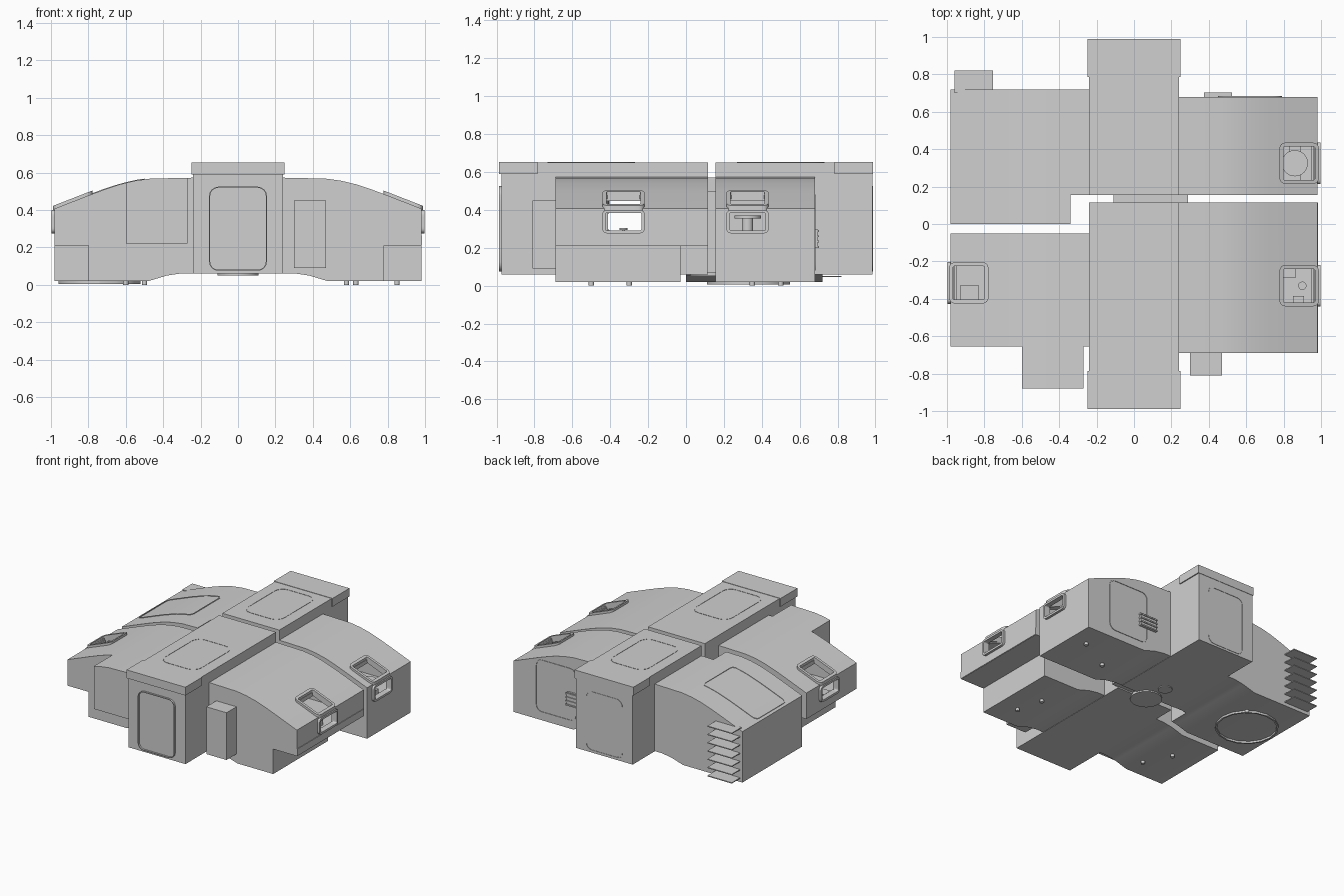
import bpy, bmesh, math
from mathutils import Vector

if "Cube" in bpy.data.objects:
    bpy.data.objects.remove(bpy.data.objects["Cube"])

grey = bpy.data.materials.new("hull_grey")
grey.diffuse_color = (0.63, 0.63, 0.63, 1)
grey.use_nodes = True
grey.node_tree.nodes["Principled BSDF"].inputs["Base Color"].default_value = grey.diffuse_color

ROOF = [(0, .573), (.24, .573), (.47, .568), (.55, .557), (.63, .538), (.72, .508), (.80, .478), (.98, .408)]
KEEL = [(0, .062), (.30, .062), (.38, .05), (.48, .02), (1, .02)]


def lerp(table, x):
    x = abs(x)
    for (a, p), (b, q) in zip(table, table[1:]):
        if x <= b:
            return p + (q - p) * (x - a) / (b - a)
    p, q = table[-2], table[-1]
    return q[1] + (x - q[0]) * (q[1] - p[1]) / (q[0] - p[0])


def make(name, verts, faces):
    bm = bmesh.new()
    vs = [bm.verts.new(v) for v in verts]
    for f in faces:
        bm.faces.new([vs[i] for i in f])
    bmesh.ops.recalc_face_normals(bm, faces=bm.faces)
    me = bpy.data.meshes.new(name)
    bm.to_mesh(me)
    bm.free()
    me.materials.append(grey)
    ob = bpy.data.objects.new(name, me)
    bpy.context.collection.objects.link(ob)
    return ob


def prism(name, pts, y0, y1):
    """Extrude an x-z outline along y."""
    n = len(pts)
    verts = [(x, y, z) for y in (y0, y1) for x, z in pts]
    faces = [tuple(range(n)), tuple(range(2 * n - 1, n - 1, -1))]
    faces += [(i, (i + 1) % n, n + (i + 1) % n, n + i) for i in range(n)]
    return make(name, verts, faces)


def box(name, x0, x1, y0, y1, z0, z1):
    return prism(name, [(x0, z0), (x1, z0), (x1, z1), (x0, z1)], y0, y1)


def outline(s, x0, x1, floor=None, drop=0.0, top=None):
    """Module cross-section between x0 and x1 on side s, under the curved roof."""
    def knots(tab):
        return [x0] + [k for k, _ in tab if x0 + 1e-4 < k < x1 - 1e-4] + [x1]
    low = [(s * x, lerp(KEEL, x)) for x in knots(KEEL)] if floor is None else [(s * x0, floor), (s * x1, floor)]
    if top is None:
        high = [(s * x, lerp(ROOF, x) - drop) for x in reversed(knots(ROOF))]
    else:
        high = [(s * x1, top), (s * x0, top)]
    return low + high


def cut(ob, cutters):
    for c in cutters:
        m = ob.modifiers.new("cut", 'BOOLEAN')
        m.operation, m.solver, m.object = 'DIFFERENCE', 'EXACT', c
    bpy.context.view_layer.update()
    dg = bpy.context.evaluated_depsgraph_get()
    me = bpy.data.meshes.new_from_object(ob.evaluated_get(dg))
    ob.modifiers.clear()
    ob.data = me
    for c in cutters:
        bpy.data.objects.remove(c)


def rounded(a, b, r, k=6):
    corners = []
    for i, (sx, sy) in enumerate([(1, 1), (-1, 1), (-1, -1), (1, -1)]):
        corners.append([((a - r) * sx + r * math.cos(math.pi / 2 * (i + j / 4)),
                         (b - r) * sy + r * math.sin(math.pi / 2 * (i + j / 4))) for j in range(5)])
    pts = []
    for c, d in zip(corners, corners[1:] + corners[:1]):
        pts += c
        p, q = c[-1], d[0]
        pts += [(p[0] + (q[0] - p[0]) * t / k, p[1] + (q[1] - p[1]) * t / k) for t in range(1, k)]
    return pts


def frame(name, f, a, b, r, w, h0, h1):
    """Rounded rectangular ring laid on a surface by f(u, v, height)."""
    out, inn = rounded(a, b, r), rounded(a - w, b - w, max(r - w, .004))
    n = len(out)
    verts = [f(u, v, h) for loop, h in ((out, h0), (out, h1), (inn, h1), (inn, h0)) for u, v in loop]
    faces = [(k * n + i, k * n + (i + 1) % n, (k + 1) % 4 * n + (i + 1) % n, (k + 1) % 4 * n + i)
             for k in range(4) for i in range(n)]
    return make(name, verts, faces)


def window(s, cy, tag):
    """Wrap-over window frames; returns the cutters for their openings."""
    frame(tag + "_roof_window_frame", lambda u, v, h: Vector((s * (.883 + u), cy + v, lerp(ROOF, .883 + u) + h)),
          .105, .11, .03, .02, -.02, .018)
    frame(tag + "_side_window_frame", lambda u, v, h: Vector((s * (.98 + h), cy + v, .338 + u)),
          .062, .112, .025, .016, -.02, .018)
    return [box("roof_opening", *sorted((s * .80, s * .965)), cy - .092, cy + .092, .34, .7),
            box("side_opening", *sorted((s * .9, s * 1.05)), cy - .098, cy + .098, .29, .386)]


# front modules: cantilevered cabin above a narrower base
for s, tag, y0, y1, yb, xb, wy in ((1, "right_front", -.69, .115, -.03, .78, -.33),
                                   (-1, "left_front", -.655, -.05, -.05, .80, -.315)):
    cabin = prism(tag + "_cabin", outline(s, .24, .98, floor=.21), y0, y1)
    room = prism("room", outline(s, .2, .95, floor=.235, drop=.03), y0 + .03, y1 - .03)
    cut(cabin, [room] + window(s, wy, tag))
    prism(tag + "_base", outline(s, .24, xb, top=.212), y0, yb)

# right rear module with window
cabin = prism("right_rear_cabin", outline(1, .24, .98), .155, .68)
room = prism("room", outline(1, .28, .95, floor=.235, drop=.03), .185, .65)
cut(cabin, [room] + window(1, .325, "right_rear"))

# left rear module, notched beside the spine
prism("left_rear_cabin", outline(-1, .24, .98), .155, .72)
prism("left_rear_extension", outline(-1, .34, .98), 0, .155)

# central spine in two halves with end caps
spine = box("front_spine", -.24, .24, -.975, .115, .06, .65)
cut(spine, [box("passage", -.3, .3, -.6, -.09, .24, .54)])
box("rear_spine", -.24, .24, .155, .985, .06, .65)
box("spine_joint", -.11, .29, .11, .16, .07, .5)
for s, tag in ((-1, "front"), (1, "rear")):
    box(tag + "_spine_cap", -.248, .248, *sorted((s * .785, s * .988)), .59, .653)
    frame(tag + "_door_outline", lambda u, v, h: Vector((u, s * (.98 + h), .3 + v)), .155, .225, .05, .006, -.01, .008)
    frame(tag + "_spine_hatch", lambda u, v, h: Vector((u, s * .5 + v, .65 + h)), .155, .23, .07, .004, -.004, .002)

# roof hatch on the left rear module
frame("left_rear_hatch", lambda u, v, h: Vector((-.73 + u, .34 + v, lerp(ROOF, -.73 + u) + h)),
      .23, .185, .035, .008, -.006, .004)

# front porch block, utility box, rear panel and side strip
prism("front_porch", outline(-1, .27, .60, floor=.22), -.88, -.65)
box("utility_box", .30, .47, -.81, -.68, .09, .45)
box("rear_vent_panel", .38, .52, .675, .695, .2, .3)
for i in range(4):
    box("rear_vent_slat", .375, .525, .68, .702, .2 + i * .028, .21 + i * .028)
box("side_strip", .975, .984, -.69, .115, .212, .265)
frame("rear_cabin_door", lambda u, v, h: Vector((.62 + u, .68 + h, .28 + v)), .17, .2, .05, .006, -.01, .004)

# stacked cooling fins on the left rear module
for i in range(7):
    z = .045 + i * .063
    box("cooling_fin", -.96, -.755, .70, .82, z, z + .007)

# cabin furniture seen through the windows
for x, y, w in ((.84, .27, .05), (.86, .40, .03), (.88, -.41, .03), (.82, -.25, .045), (-.88, -.37, .05)):
    box("seat", x - w, x + w, y - w * .8, y + w * .8, .225, .275)


def disc(name, x, y, r, z0, z1):
    n = 32
    verts = [(x + r * math.cos(t * math.tau / n), y + r * math.sin(t * math.tau / n), z) for z in (z0, z1) for t in range(n)]
    return make(name, verts, [tuple(range(n)), tuple(range(n, 2 * n))] +
                [(i, (i + 1) % n, n + (i + 1) % n, n + i) for i in range(n)])


disc("table_post", .9, -.33, .008, .225, .30)
disc("table_top", .9, -.33, .022, .295, .305)
disc("rear_table_post", .86, .325, .03, .225, .36)
disc("rear_table_top", .86, .325, .07, .355, .37)

# underside ring, hatches and feet
frame("underside_ring", lambda u, v, h: Vector((-.74 + u, .33 + v, .02 - h)), .22, .22, .22, .012, -.005, .014)
disc("underside_hatch", 0, .13, .11, .05, .07)
disc("small_underside_hatch", -.02, .31, .05, .053, .07)
for x, y in ((-.6, -.3), (-.5, -.5), (.58, -.3), (.63, -.5), (.58, .35), (.85, .5), (-.6, .5)):
    disc("foot", x, y, .014, 0, .03)

# soft shading on curves, sharp edges kept
for ob in bpy.context.scene.objects:
    ob.data.shade_smooth()
    ob.data.set_sharp_from_angle(angle=math.radians(25))
